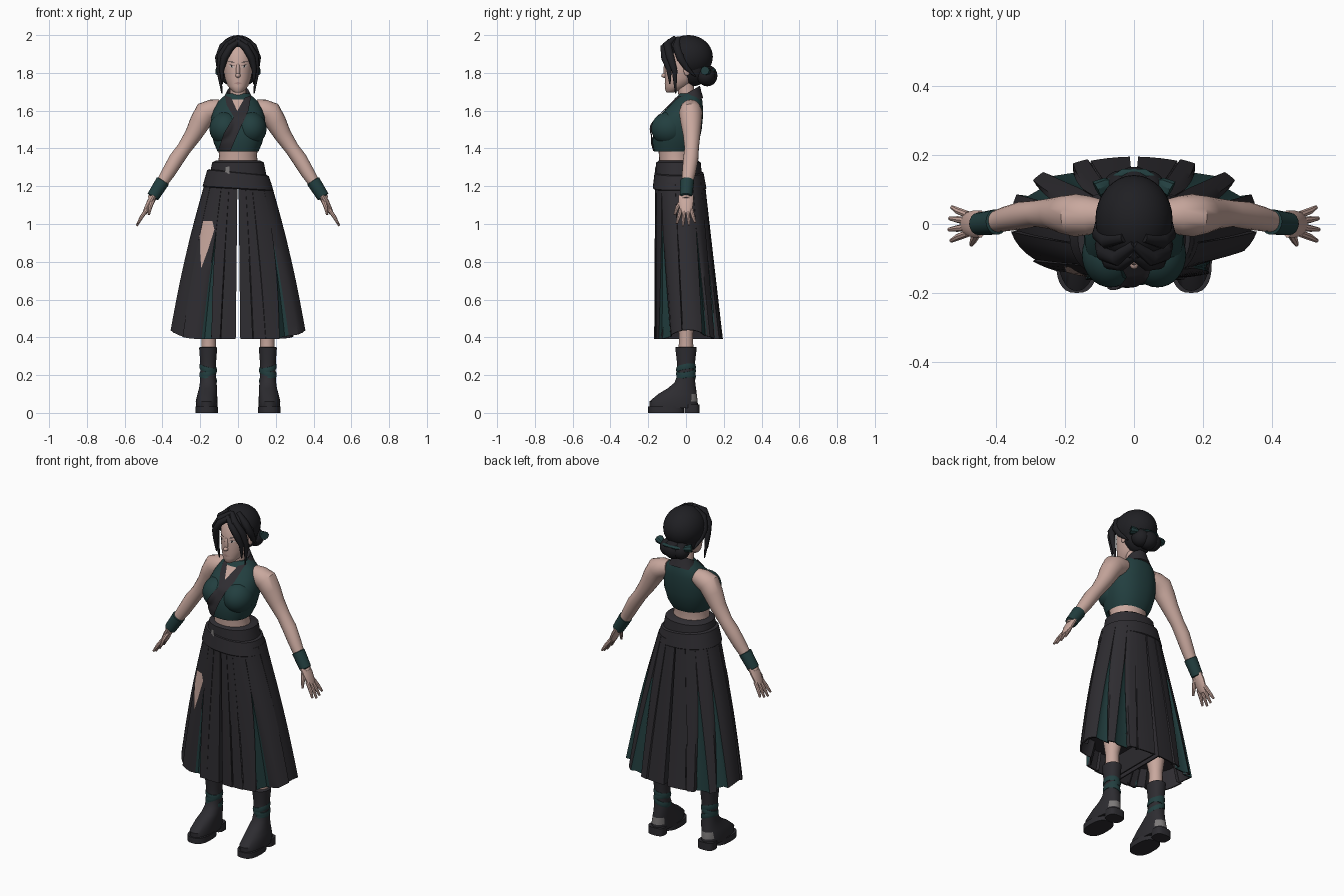
import bpy, bmesh
from math import sin, cos, pi, radians
from mathutils import Vector, Matrix
from mathutils.bvhtree import BVHTree

if "Cube" in bpy.data.objects:
    bpy.data.objects.remove(bpy.data.objects["Cube"])


def material(name, r, g, b):
    m = bpy.data.materials.new(name)
    m.use_nodes = True
    m.diffuse_color = (r, g, b, 1)
    m.node_tree.nodes["Principled BSDF"].inputs["Base Color"].default_value = (r, g, b, 1)
    return m


skin = material("skin", .58, .39, .34)
cloth = material("charcoal cloth", .028, .026, .031)
teal = material("dark teal cloth", .016, .049, .050)
black = material("black hair", .014, .014, .017)
leather = material("boot leather", .026, .025, .030)
grey = material("grey metal", .20, .19, .19)
white = material("eye white", .60, .56, .54)
lip = material("lips", .40, .24, .22)


def finish(name, mesh, mats, fix=True):
    if fix:
        bm = bmesh.new()
        bm.from_mesh(mesh)
        bmesh.ops.recalc_face_normals(bm, faces=bm.faces)
        bm.to_mesh(mesh)
        bm.free()
    for m in mats:
        mesh.materials.append(m)
    mesh.shade_smooth()
    mesh.set_sharp_from_angle(angle=radians(40))
    ob = bpy.data.objects.new(name, mesh)
    bpy.context.collection.objects.link(ob)
    return ob


def bridge(name, rings, *mats):
    """Skin a list of closed rings and cap both ends."""
    n = len(rings[0])
    faces = [(i * n + j, i * n + (j + 1) % n, (i + 1) * n + (j + 1) % n, (i + 1) * n + j)
             for i in range(len(rings) - 1) for j in range(n)]
    faces += [tuple(range(n)), tuple(range((len(rings) - 1) * n, len(rings) * n))]
    mesh = bpy.data.meshes.new(name)
    mesh.from_pydata([v for r in rings for v in r], [], faces)
    return finish(name, mesh, mats)


def power(v, e):
    return abs(v) ** e * (1 if v >= 0 else -1)


def loft(name, rows, *mats, n=28, p=2.0):
    """Stack rings given as z, cx, cy, rx, ry and optional slopes along x and y."""
    rings = []
    for z, cx, cy, rx, ry, *tilt in rows:
        tx, ty = tilt or (0, 0)
        ring = []
        for k in range(n):
            a = 2 * pi * k / n
            x, y = rx * power(cos(a), 2 / p), ry * power(sin(a), 2 / p)
            ring.append((cx + x, cy + y, z + tx * x + ty * y))
        rings.append(ring)
    return bridge(name, rings, *mats)


def tube(name, pts, radii, mat, flat=1.0, n=12, s=1):
    pts = [Vector((s * x, y, z)) for x, y, z in pts]
    rings = []
    for i, p in enumerate(pts):
        t = (pts[min(i + 1, len(pts) - 1)] - pts[max(i - 1, 0)]).normalized()
        u = Vector((0, 1, 0)).cross(t).normalized()
        v = t.cross(u)
        rings.append([p + radii[i] * (u * cos(2 * pi * k / n) + v * flat * sin(2 * pi * k / n))
                      for k in range(n)])
    return bridge(name, rings, mat)


def ball(name, c, r, mat, keep=None):
    bm = bmesh.new()
    bmesh.ops.create_uvsphere(bm, u_segments=32, v_segments=20, radius=1,
                              matrix=Matrix.Translation(c) @ Matrix.Diagonal((*r, 1)))
    if keep:
        bad = [f for f in bm.faces if not keep(f.calc_center_median())]
        bmesh.ops.delete(bm, geom=bad, context="FACES")
    mesh = bpy.data.meshes.new(name)
    bm.to_mesh(mesh)
    bm.free()
    return finish(name, mesh, [mat], False)


def drape(name, left, right, mat, targets, off=.006, m=8):
    """Lay a thin patch, outlined in x and z by two edges, on the front of other parts."""
    verts, polys = [], []
    for ob in targets:
        base = len(verts)
        verts += [v.co.copy() for v in ob.data.vertices]
        polys += [[base + i for i in f.vertices] for f in ob.data.polygons]
    tree = BVHTree.FromPolygons(verts, polys)

    def split(line):
        pts = [Vector(q) for q in line]
        return [a.lerp(b, k / m) for a, b in zip(pts, pts[1:]) for k in range(m)] + [pts[-1]]
    out, y = [], -.04
    for a, b in zip(split(left), split(right)):
        for k in range(m + 1):
            q = a.lerp(b, k / m)
            hit = tree.ray_cast(Vector((q.x, -1, q.y)), Vector((0, 1, 0)))[0]
            y = hit.y - off if hit else y
            out.append((q.x, y, q.y))
    w = m + 1
    faces = [(i * w + j, i * w + j + 1, (i + 1) * w + j + 1, (i + 1) * w + j)
             for i in range(len(out) // w - 1) for j in range(m)]
    mesh = bpy.data.meshes.new(name)
    mesh.from_pydata(out, [], faces)
    return finish(name, mesh, [mat], False)


# Divided skirt: dark pleats with recessed seams and flaring teal gussets
def skirt_half(name, s, gaps):
    rings, rows = [], 16
    for i in range(rows + 1):
        t = i / rows
        front, back = -.165, .1 + .09 * t
        rx = .172 + .166 * t + .014 * sin(pi * t)
        path, start, tuck = [], 0, 0
        for c, hw in gaps + [(180, 0)]:
            half = .5 + hw * max(0, (t - .3) / .7)
            end = c - half if c < 180 else 180
            path += [(start + (end - start) * k / 4, 1 + .03 * t * k / 4 - (0 if k else tuck))
                     for k in range(5)]
            tuck = t * hw * .01
            if c < 180:
                path += [(c - half * .85, .99 - .06 * t), (c + half * .85, .99 - .05 * t - tuck)]
            start = c + half
        ring = []
        for a, r in path:
            sn, cs = sin(radians(a)), cos(radians(a))
            x = .003 + .009 * t + rx * r * power(sn, .87)
            y = (front + back) / 2 - (back - front) / 2 * r * power(cs, .87)
            ring.append(Vector((s * x, y, 1.22 - .83 * t + .05 * t * sn ** 6)))
        rings.append(ring)
    mid = Vector((s * .16, .01, .4))
    rings += [[mid + (v - mid) * .95 for v in rings[-1]],
              [mid + (v - mid) * .78 + Vector((0, 0, .1)) for v in rings[-1]]]
    ob = bridge(name, rings, cloth, teal)
    n = len(rings[0])
    for f in ob.data.polygons[rows // 3 * n:rows * n]:
        panel, k = divmod(f.index % n, 7)
        if k > 3 and panel < len(gaps) and gaps[panel][1]:
            f.material_index = 1
    return ob


back_gaps = [(82, 0), (117, 6), (144, 7), (163, 0)]
skirt_half("skirt_left", 1, [(9, 0), (20, 0), (45, 11)] + back_gaps)
skirt_right = skirt_half("skirt_right", -1, [(11, 0), (25, 6), (52, 0)] + back_gaps)
drape("skirt_slit", [(-.185, 1.015), (-.203, .94), (-.2, .84), (-.195, .77)],
      [(-.135, 1.015), (-.125, .97), (-.16, .86), (-.193, .77)], skin, [skirt_right])

# Waist wraps and clasp
loft("lower_waistband", [(1.185, 0, -.034, .18, .137, -.06, 0), (1.19, 0, -.034, .187, .142, -.06, 0),
     (1.27, 0, -.037, .163, .13, -.1, 0), (1.275, 0, -.037, .15, .12, -.1, 0)], cloth, n=40, p=2.2)
belt = loft("upper_waistband", [(1.22, 0, -.038, .158, .126), (1.325, 0, -.04, .137, .118),
            (1.335, 0, -.04, .12, .105)], cloth, n=40, p=2.2)
drape("clasp", [(-.07, 1.30), (-.07, 1.27)], [(-.045, 1.305), (-.045, 1.265)], grey, [belt], .008, 3)

# Torso, vest and crossed lapels
loft("midriff", [(1.3, 0, -.05, .11, .09), (1.36, 0, -.055, .1, .088), (1.44, 0, -.05, .11, .1)], skin)
vest = loft("vest", [(1.4, 0, -.06, .098, .095), (1.385, 0, -.063, .109, .106), (1.43, 0, -.055, .128, .123),
            (1.5, 0, -.045, .145, .128), (1.56, 0, -.033, .143, .122), (1.61, 0, -.006, .128, .096),
            (1.65, 0, .012, .105, .075), (1.69, 0, .02, .06, .055)], teal, n=40, p=2.3)
busts = [ball("bust_" + side, (s * .068, -.09, 1.505), (.083, .094, .088), teal)
         for side, s in (("left", 1), ("right", -1))]
collar = loft("collar", [(1.63, 0, .015, .096, .076, 0, .5), (1.67, 0, .018, .074, .063, 0, .5),
              (1.7, 0, .02, .058, .054, 0, .6), (1.685, 0, .02, .048, .044, 0, .6)], cloth)
chest = [vest, collar] + busts
drape("neckline", [(-.036, 1.66), (-.004, 1.595)], [(.036, 1.66), (.004, 1.595)], skin, chest, .004)
drape("right_lapel", [(-.07, 1.68), (-.06, 1.63), (.0, 1.53)], [(-.037, 1.67), (-.005, 1.6), (.03, 1.56)],
      cloth, chest, .007)
drape("left_lapel", [(.037, 1.67), (-.012, 1.585), (-.075, 1.48), (-.105, 1.39)],
      [(.07, 1.68), (.055, 1.6), (.0, 1.48), (-.04, 1.387)], cloth, chest, .009)
tube("neck", [(0, .02, 1.58), (0, .005, 1.68), (0, -.01, 1.77)], [.055, .044, .044], skin, n=20)

# Arms, cuffs, hands, legs and boots
for side, s in (("left", 1), ("right", -1)):
    tube("arm_" + side, [(.09, .025, 1.615), (.13, .025, 1.605), (.17, .025, 1.59), (.2, .027, 1.54),
         (.235, .03, 1.475), (.285, .03, 1.4), (.325, .025, 1.345), (.37, .015, 1.27), (.43, 0, 1.175),
         (.46, 0, 1.13)], [.045, .056, .062, .056, .046, .038, .04, .036, .026, .022], skin, 1, 20, s)
    tube("cuff_" + side, [(.396, .006, 1.23), (.398, .006, 1.227), (.45, 0, 1.145), (.452, 0, 1.142)],
         [.03, .037, .033, .026], teal, 1, 18, s)
    tube("palm_" + side, [(.445, 0, 1.15), (.465, 0, 1.115), (.487, 0, 1.07), (.495, 0, 1.055)],
         [.018, .018, .015, .01], skin, 2.2, 14, s)
    for k in range(4):
        y, dip = -.027 + .018 * k, .012 * abs(k - 1.3)
        tube(f"finger_{k + 1}_{side}", [(.482, y, 1.078), (.51, y * 1.4, 1.038), (.538 - dip / 2, y * 1.8, .987 + dip)],
             [.011, .01, .006], skin, 1, 8, s)
    tube("thumb_" + side, [(.452, -.02, 1.125), (.465, -.045, 1.09), (.472, -.06, 1.05)],
         [.014, .011, .006], skin, 1, 8, s)
    x = s * .158
    tube("leg_" + side, [(.155, 0, .3), (.155, 0, .42), (.15, 0, .55)], [.04, .038, .06], skin, 1, 18, s)
    boot = loft("boot_" + side, [(.025, x * 1.05, -.065, .055, .128), (.06, x * 1.05, -.066, .058, .128),
                (.1, x * 1.03, -.045, .052, .102), (.13, x, -.022, .048, .075), (.16, x, -.006, .044, .055),
                (.2, x, 0, .041, .046), (.27, x, 0, .042, .048), (.345, x, 0, .048, .057),
                (.35, x, 0, .04, .048)], leather, grey, n=32, p=2.2)
    for f in boot.data.polygons:
        if f.center.y > .025 and .06 < f.center.z < .1:
            f.material_index = 1
    loft("sole_" + side, [(z, x * 1.05, -.105, .06, .095) for z in (0, .034)], leather, p=2.6)
    loft("heel_" + side, [(z, x * 1.05, .032, .05, .04) for z in (0, .045)], leather, p=3)
    for k, z in enumerate((.185, .215, .235)):
        tilt = s * (.35, -.3, .25)[k]
        loft(f"boot_wrap_{k + 1}_{side}", [(z - .014, x, 0, .044, .05, tilt, .15),
             (z, x, 0, .047, .053, tilt, .15), (z + .014, x, 0, .044, .05, tilt, .15)], teal)

# Head and face
head = loft("head", [(1.695, 0, -.085, .015, .015), (1.705, 0, -.073, .032, .036), (1.73, 0, -.048, .054, .064),
            (1.77, 0, -.028, .069, .084), (1.83, 0, -.018, .078, .095), (1.89, 0, -.012, .08, .094),
            (1.94, 0, 0, .068, .08), (1.97, 0, 0, .04, .05)], skin, n=36)
ball("nose_bridge", (0, -.108, 1.812), (.011, .012, .04), skin)
ball("nose_tip", (0, -.115, 1.786), (.013, .016, .012), skin)
drape("mouth", [(-.02, 1.746), (0, 1.752), (.02, 1.746)], [(-.02, 1.745), (0, 1.738), (.02, 1.745)],
      lip, [head], .003, 4)
for side, s in (("left", 1), ("right", -1)):
    for part, mat, w, h, off, z in (("eye", white, .016, .006, .003, 1.834), ("iris", black, .006, .006, .005, 1.834),
                                    ("lash", black, .018, .002, .006, 1.841), ("brow", black, .022, .003, .005, 1.858)):
        up = .004 * s
        drape(f"{part}_{side}", [(s * .034 - w, z - up), (s * .034, z + h), (s * .034 + w, z + up)],
              [(s * .034 - w, z - up), (s * .034, z - h), (s * .034 + w, z + up)], mat, [head], off, 4)
    ball("ear_" + side, (s * .08, .005, 1.815), (.01, .018, .03), skin)

# Hair: cap with a face opening, framing locks and a tied bun
ball("hair_cap", (0, .012, 1.885), (.112, .13, .115), black,
     lambda c: c.z > (1.94 - .4 * abs(c.x) if c.y < -.02 else 1.84 if c.y < .02 else 1.7))
ball("hair_nape", (0, .04, 1.83), (.086, .083, .1), black)
locks = [[(.0, -.06, 1.985), (.05, -.1, 1.95), (.09, -.085, 1.89), (.1, -.06, 1.81), (.085, -.055, 1.69)],
         [(-.01, -.085, 1.97), (.04, -.115, 1.935), (.072, -.11, 1.88), (.086, -.09, 1.82), (.084, -.085, 1.74)],
         [(.03, -.04, 1.985), (.08, -.05, 1.94), (.102, -.03, 1.88), (.1, .0, 1.83), (.085, .05, 1.78)]]
for side, s in (("left", 1), ("right", -1)):
    for k, path in enumerate(locks):
        tube(f"hair_lock_{k + 1}_{side}", path, [.012, .02, .02, .014, .003], black, 1.1, 10, s)
    tube("ribbon_" + side, [(.06, .115, 1.8), (.08, .115, 1.808), (.108, .1, 1.812)],
         [.01, .018, .024], teal, 1.1, 8, s)
    ball("bun_coil_" + side, (s * .04, .105, 1.785), (.05, .05, .05), black)
ball("bun", (0, .113, 1.785), (.06, .053, .056), black)
tube("bun_ribbon", [(-.07, .12, 1.808), (-.03, .146, 1.814), (.03, .146, 1.814), (.07, .12, 1.808)],
     [.008, .009, .009, .008], teal, 1.6)
